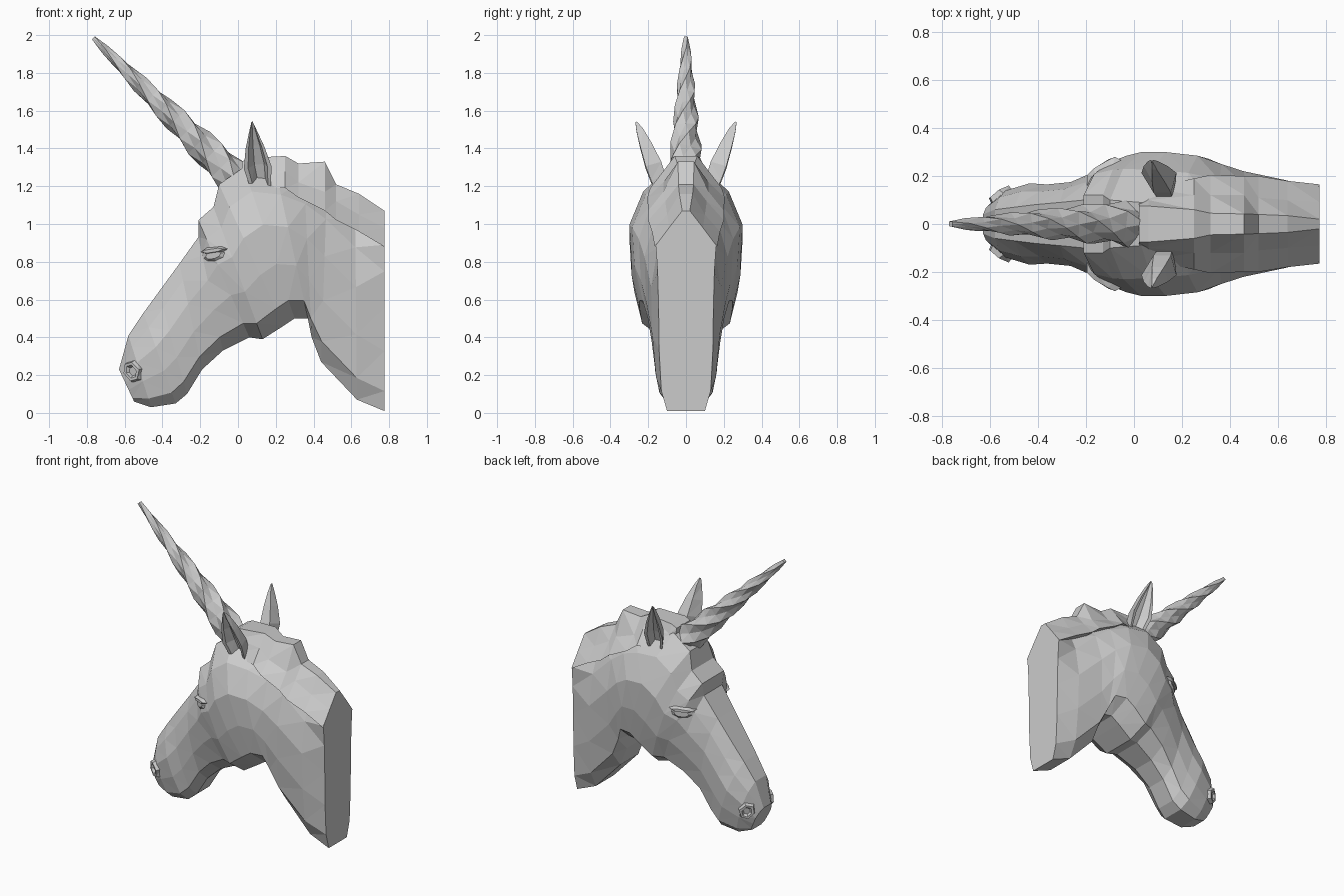
import bpy, math
from mathutils import Vector
from mathutils.bvhtree import BVHTree
import bmesh

if "Cube" in bpy.data.objects:
    bpy.data.objects.remove(bpy.data.objects["Cube"])


def make(name, rings, tri=True, cap=True):
    """Skin a list of closed rings into a flat-shaded object."""
    bm = bmesh.new()
    vs = [[bm.verts.new(p) for p in r] for r in rings]
    n = len(rings[0])
    for a, b in zip(vs, vs[1:]):
        for i in range(n):
            j = (i + 1) % n
            bm.faces.new((a[i], a[j], b[j], b[i]))
    if cap:
        bm.faces.new(vs[0])
        bm.faces.new(vs[-1])
    if tri:
        bmesh.ops.triangulate(bm, faces=[f for f in bm.faces if len(f.verts) == 4])
    bmesh.ops.recalc_face_normals(bm, faces=bm.faces)
    me = bpy.data.meshes.new(name)
    bm.to_mesh(me)
    bm.free()
    ob = bpy.data.objects.new(name, me)
    bpy.context.collection.objects.link(ob)
    return ob


def mirror_y(p):
    return Vector((p[0], -p[1], p[2]))


def make_pair(name, rings, **kw):
    make(name + "_left", rings, **kw)
    make(name + "_right", [[mirror_y(p) for p in r] for r in rings], **kw)


# Head and neck: top x,z / bottom x,z / half widths at top, middle, bottom
SECTIONS = [
    (-.63, .23, -.55, .06, .04, .085, .05),
    (-.58, .41, -.46, .03, .06, .14, .07),
    (-.50, .53, -.33, .05, .07, .17, .08),
    (-.42, .64, -.27, .10, .08, .165, .07),
    (-.31, .79, -.19, .23, .09, .175, .07),
    (-.21, .93, -.08, .33, .10, .22, .08),
    (-.21, 1.02, .06, .40, .12, .255, .10),
    (-.13, 1.09, .13, .39, .12, .285, .12),
    (-.10, 1.21, .24, .46, .10, .30, .13),
    (.03, 1.30, .30, .50, .09, .30, .13),
    (.20, 1.28, .37, .50, .08, .285, .11),
    (.35, 1.24, .39, .40, .06, .25, .10),
    (.47, 1.17, .44, .27, .06, .22, .10),
    (.62, 1.03, .63, .07, .08, .185, .10),
    (.775, .89, .775, .01, .16, .145, .10),
]
LEVELS = [0, .16, .38, .64, .88, 1]


def head_ring(s):
    tx, tz, bx, bz, a, m, b = s
    widths = [a, a + (m - a) * .65, m, b + (m - b) * .93, b + (m - b) * .68, b]
    side = [Vector((tx + (bx - tx) * t, w, tz + (bz - tz) * t))
            for t, w in zip(LEVELS, widths)]
    return side + [mirror_y(p) for p in reversed(side)]


head = make("head_and_neck", [head_ring(s) for s in SECTIONS])

# Mane: x, crest z, shoulder z, lower edge z, half widths of crest, shoulder, edge
MANE = [
    (.02, 1.33, 1.27, 1.20, .075, .09, .12),
    (.06, 1.35, 1.29, 1.20, .075, .10, .15),
    (.25, 1.36, 1.28, 1.19, .06, .12, .19),
    (.32, 1.32, 1.22, 1.14, .045, .12, .205),
    (.46, 1.33, 1.17, 1.07, .042, .12, .20),
    (.52, 1.21, 1.12, 1.02, .04, .11, .20),
    (.64, 1.16, 1.05, .96, .035, .10, .18),
    (.775, 1.07, .98, .88, .02, .09, .165),
]


def mane_ring(s):
    x, z1, z2, z3, w1, w2, w3 = s
    half = [Vector((x, w1, z1)), Vector((x, w2, z2)), Vector((x, w3, z3))]
    return half + [mirror_y(p) for p in reversed(half)]


make("mane", [mane_ring(s) for s in MANE])

# Twisted horn with ridged cross-section
base, tip = Vector((-.02, 0, 1.245)), Vector((-.765, 0, 1.985))
axis = (tip - base).normalized()
side = Vector((0, 1, 0))
up = axis.cross(side)
rings = []
N = 12
for k in range(N + 1):
    t = k / N
    r = .088 * (1 - t) ** .85 + .014
    ring = []
    for i in range(8):
        ang = i * math.tau / 8 + t * math.radians(400)
        q = r * (1 if i % 2 == 0 else .74)
        ring.append(base + (tip - base) * t + (side * math.cos(ang) + up * math.sin(ang)) * q)
    rings.append(ring)
make("horn", rings)

# Ears: leaf-shaped outer shell folding into a hollow facing outward
lean = Vector((-.05, .12, .34))


def ear_ring(t, w, depth, inset):
    c = Vector((.125, .145, 1.20)) + lean * t
    fwd, out = Vector((1, .0, .1)), Vector((-.15, .9, -.3)).normalized()
    k = 1 - inset
    return [c - fwd * w + out * depth * .4, c - fwd * w * .5 - out * depth * .7,
            c + fwd * w * .5 - out * depth * .7, c + fwd * w + out * depth * .4,
            c + fwd * w * k + out * depth * .35, c + fwd * w * .35 - out * depth * inset,
            c - fwd * w * .35 - out * depth * inset, c - fwd * w * k + out * depth * .35]


make_pair("ear", [ear_ring(-.1, .045, .06, .3), ear_ring(.1, .06, .075, .3),
                  ear_ring(.32, .073, .08, .3), ear_ring(.62, .05, .06, .3),
                  ear_ring(.87, .02, .035, .3), ear_ring(1, .004, .008, .3)])

# Surface lookup for the facial details
tree = BVHTree.FromPolygons([v.co for v in head.data.vertices],
                            [p.vertices[:] for p in head.data.polygons])


def on_head(x, z, lift=0):
    p, n, _, _ = tree.ray_cast(Vector((x, 1, z)), Vector((0, -1, 0)))
    return p + n * lift if p else Vector((x, .08, z))


def patch(cx, cz, rx, rz, tilt, n, lift):
    ring = []
    for i in range(n):
        a = i * math.tau / n
        u, v = rx * math.cos(a), rz * math.sin(a)
        ring.append(on_head(cx + u * math.cos(tilt) - v * math.sin(tilt),
                            cz + u * math.sin(tilt) + v * math.cos(tilt), lift))
    return ring


# Nostrils: raised rim around a shallow hollow
make_pair("nostril", [patch(-.55, .22, .05, .068, .3, 6, -.01),
                      patch(-.555, .22, .038, .05, .3, 6, .022),
                      patch(-.555, .22, .025, .035, .3, 6, .02),
                      patch(-.555, .22, .018, .025, .3, 6, .004)])

# Eyes and heavy upper lids
make_pair("eye", [patch(-.125, .835, .065, .035, .25, 8, -.005),
                  patch(-.125, .835, .04, .02, .25, 8, .012)])
make_pair("upper_eyelid", [patch(-.125, .862, .075, .022, .1, 6, -.005),
                           patch(-.125, .858, .055, .01, .1, 6, .022)])
